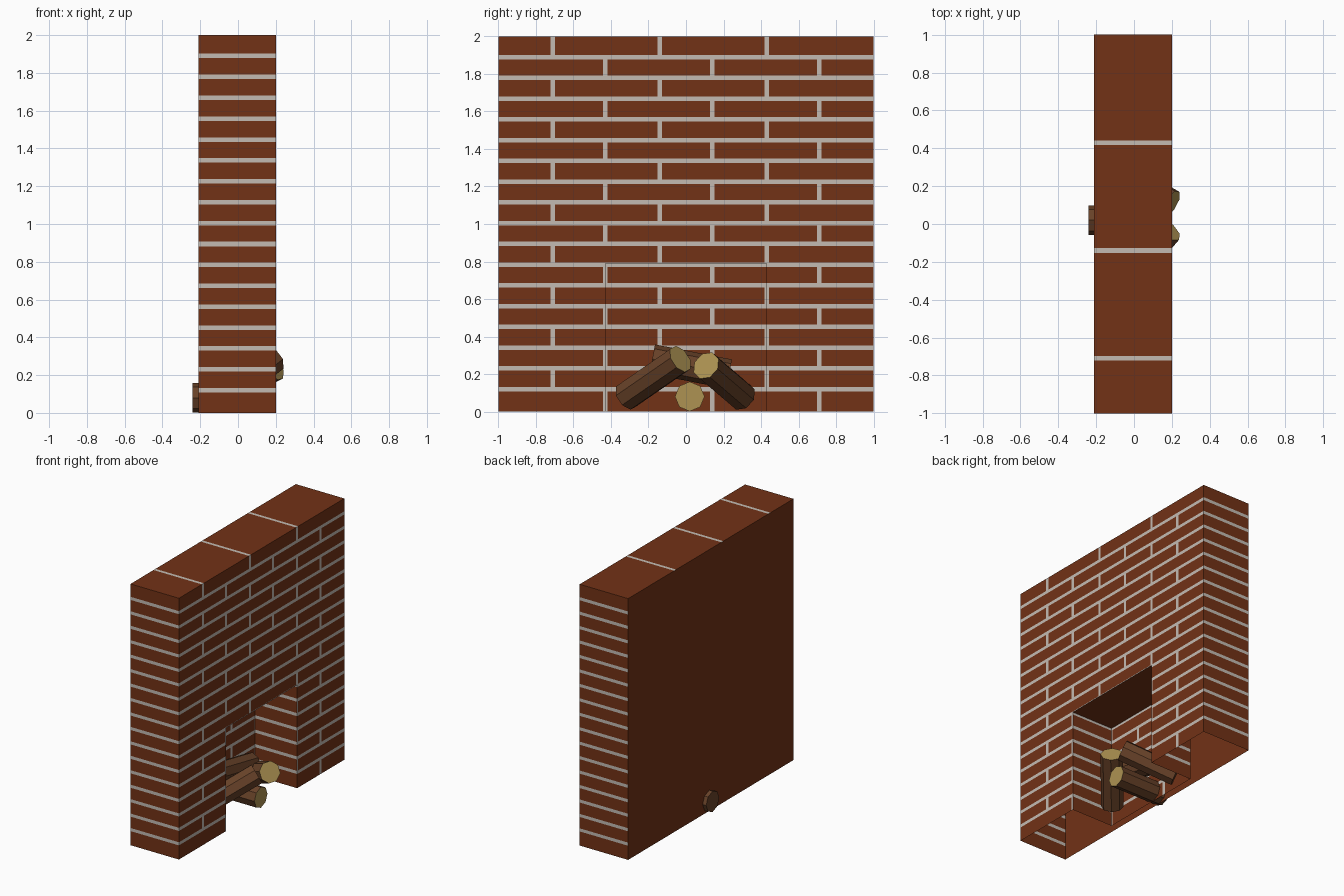
import bpy, bmesh, math
from mathutils import Vector

if "Cube" in bpy.data.objects:
    bpy.data.objects.remove(bpy.data.objects["Cube"])

def material(name, rgb):
    m = bpy.data.materials.new(name)
    m.diffuse_color = (*rgb, 1)
    m.use_nodes = True
    m.node_tree.nodes["Principled BSDF"].inputs["Base Color"].default_value = m.diffuse_color
    return m

BRICK = material("brick", (0.17, 0.032, 0.008))
MORTAR = material("mortar", (0.55, 0.50, 0.45))
BARK = material("bark", (0.14, 0.055, 0.022))
WOOD = material("cut_wood", (0.42, 0.29, 0.085))

XB, XF = -0.21, 0.20            # back and front of the wall
FIRE_X, FIRE_Y, FIRE_Z = -0.155, 0.43, 0.79   # recess back, half width, height
T = 0.012                       # half mortar thickness
LINES = [0.12 + 0.1106 * i for i in range(17)]
JOINTS = ([-0.43, 0.14, 0.71], [-0.71, -0.14, 0.43])

def strips(lo, hi, centres):
    """Split lo..hi into (start, end, is_mortar) pieces around the joint centres."""
    out, at = [], lo
    for c in centres:
        a, b = max(c - T, lo), min(c + T, hi)
        if b <= lo or a >= hi:
            continue
        if a > at:
            out.append((at, a, 0))
        out.append((a, b, 1))
        at = b
    if at < hi:
        out.append((at, hi, 0))
    return out

def quad(bm, pts, normal, mat):
    f = bm.faces.new([bm.verts.new(p) for p in pts])
    f.normal_update()
    if f.normal.dot(Vector(normal)) < 0:
        f.normal_flip()
    f.material_index = mat

def brick_x(bm, x, y0, y1, z0, z1):
    """Running-bond panel facing +x."""
    for a, b, m in strips(z0, z1, LINES):
        row = sum(c < (a + b) / 2 for c in LINES)
        cols = [(y0, y1, 1)] if m else strips(y0, y1, JOINTS[row % 2])
        for c, d, n in cols:
            quad(bm, [(x, c, a), (x, d, a), (x, d, b), (x, c, b)], (1, 0, 0), n)

def brick_y(bm, y, x0, x1, z1, ny):
    """End panel with bed joints only, facing +-y."""
    for a, b, m in strips(0, z1, LINES):
        quad(bm, [(x0, y, a), (x1, y, a), (x1, y, b), (x0, y, b)], (0, ny, 0), m)

def finish(bm, name, mats):
    bmesh.ops.remove_doubles(bm, verts=bm.verts[:], dist=1e-5)
    me = bpy.data.meshes.new(name)
    bm.to_mesh(me)
    bm.free()
    for m in mats:
        me.materials.append(m)
    ob = bpy.data.objects.new(name, me)
    bpy.context.collection.objects.link(ob)
    return ob

# Outer wall shell, open underneath, with the fireplace opening in the front
bm = bmesh.new()
brick_x(bm, XF, -1, -FIRE_Y, 0, FIRE_Z)
brick_x(bm, XF, FIRE_Y, 1, 0, FIRE_Z)
brick_x(bm, XF, -1, 1, FIRE_Z, 2)
for s in (-1, 1):
    brick_y(bm, s, XB, XF, 2, s)
for a, b, m in strips(-1, 1, JOINTS[1]):
    quad(bm, [(XB, a, 2), (XF, a, 2), (XF, b, 2), (XB, b, 2)], (0, 0, 1), m)
quad(bm, [(XB, -1, 0), (XB, 1, 0), (XB, 1, 2), (XB, -1, 2)], (-1, 0, 0), 0)
finish(bm, "brick_wall", [BRICK, MORTAR])

# Firebox recess: brick back and sides, plain ceiling, no floor
bm = bmesh.new()
brick_x(bm, FIRE_X, -FIRE_Y, FIRE_Y, 0, FIRE_Z)
for s in (-1, 1):
    brick_y(bm, s * FIRE_Y, FIRE_X, XF, FIRE_Z, -s)
quad(bm, [(FIRE_X, -FIRE_Y, FIRE_Z), (XF, -FIRE_Y, FIRE_Z),
          (XF, FIRE_Y, FIRE_Z), (FIRE_X, FIRE_Y, FIRE_Z)], (0, 0, -1), 0)
finish(bm, "firebox", [BRICK, MORTAR])

# Eight-sided logs with one pale sawn end
def log(name, start, end, pale=True, r=0.079):
    a, b = Vector(start), Vector(end)
    d = b - a
    bm = bmesh.new()
    bmesh.ops.create_cone(bm, cap_ends=True, segments=8, radius1=r, radius2=r, depth=d.length)
    for f in bm.faces:
        f.material_index = int(pale and f.normal.z > 0.9)
    bmesh.ops.rotate(bm, verts=bm.verts[:], matrix=Vector((0, 0, 1)).rotation_difference(d).to_matrix())
    bmesh.ops.translate(bm, verts=bm.verts[:], vec=(a + b) / 2)
    finish(bm, name, [BARK, WOOD])

log("bottom_log", (-0.24, 0.02, 0.08), (0.18, 0.02, 0.08))
log("left_log", (-0.07, -0.32, 0.08), (0.18, -0.03, 0.28))
log("right_log", (-0.13, 0.30, 0.08), (0.195, 0.107, 0.245))
log("rear_log", (-0.05, -0.18, 0.28), (-0.05, 0.23, 0.20), pale=False)
